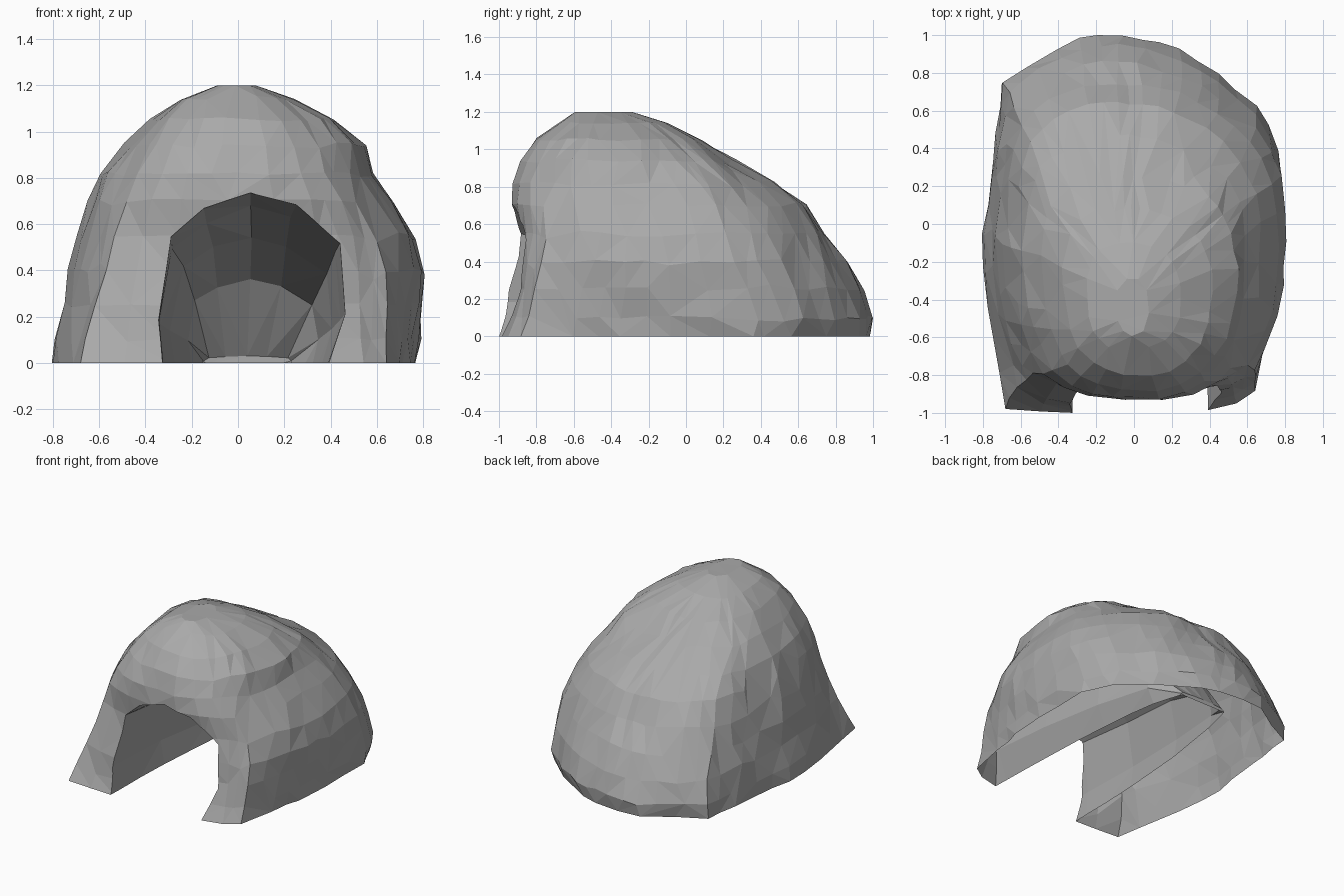
import bpy, bmesh, math, random
from mathutils import Vector, noise

random.seed(4)
cube = bpy.data.objects.get("Cube")
if cube:
    bpy.data.objects.remove(cube, do_unlink=True)

stone = bpy.data.materials.new("grey_stone")
stone.use_nodes = True
grey = (0.4, 0.4, 0.4, 1)
stone.diffuse_color = grey
stone.node_tree.nodes["Principled BSDF"].inputs["Base Color"].default_value = grey


def loft(name, rings):
    """Closed solid skinned over equally sized loops of points."""
    bm = bmesh.new()
    loops = [[bm.verts.new(p) for p in ring] for ring in rings]
    count = len(loops[0])
    for a, b in zip(loops, loops[1:]):
        for i in range(count):
            j = (i + 1) % count
            bm.faces.new((a[i], a[j], b[j], b[i]))
    bm.faces.new(loops[0])
    bm.faces.new(loops[-1])
    bmesh.ops.recalc_face_normals(bm, faces=bm.faces)
    bmesh.ops.triangulate(bm, faces=bm.faces)
    mesh = bpy.data.meshes.new(name)
    bm.to_mesh(mesh)
    bm.free()
    mesh.materials.append(stone)
    obj = bpy.data.objects.new(name, mesh)
    bpy.context.collection.objects.link(obj)
    return obj


def roughen(p, amount):
    """Broad lumps plus a little fine jitter."""
    lump = noise.noise_vector(p * 3.5) * amount
    fine = Vector([random.uniform(-1, 1) for _ in range(3)]) * amount * 0.3
    return p + lump + fine


def clamp(value, low, high):
    return max(low, min(high, value))


# Footprint of the mound, with square feet and a blunt back corner
plan = [(.8, -.08), (.785, .35), (.74, .48), (.65, .62), (.45, .78), (.25, .9),
        (.05, .97), (-.1, 1), (-.3, .97), (-.52, .86), (-.7, .74), (-.73, .5),
        (-.76, .25), (-.8, -.05), (-.78, -.4), (-.73, -.7), (-.68, -.96),
        (-.32, -1), (0, -.98), (.36, -.985), (.55, -.94), (.67, -.88),
        (.73, -.6), (.77, -.35)]
outline = []
for i, (x, y) in enumerate(plan):
    for px, py in ((x, y), [(a + b) / 2 for a, b in zip((x, y), plan[(i + 1) % len(plan)])]):
        v = py + 0.05
        outline.append((px / 0.8, v / (1.05 if v > 0 else 0.95)))


def boulder_ring(z, right, left, front, back, mid):
    """Footprint shape at the ground, easing to a rounded oval higher up."""
    points = []
    for u, v in outline:
        t = math.atan2(v, u)
        c, s = math.cos(t), math.sin(t)
        n = 2.4 if s < 0 else (2.8 if c < 0 else 2.05)
        r = (abs(c) ** n + abs(s) ** n) ** (-1 / n)
        weight = max(0, 1 - z / 1.1) ** (1.5 if s < 0 else 1)
        u = u * weight + r * c * (1 - weight)
        v = v * weight + r * s * (1 - weight)
        x = u * (left if u > 0 else -right)
        y = mid + v * (back - mid if v > 0 else mid - front)
        p = roughen(Vector((x, y, z)), 0.024 * min(1, left * 2))
        height = clamp(p.z, 0, 1.2) if z else 0
        points.append((clamp(p.x, -0.805, 0.805), clamp(p.y, -1, 1), height))
    return points


# Outer mound: height, right, left, front, back, widest y
levels = [
    (0, -.80, .77, -1.01, .99, -.05),
    (.1, -.79, .785, -.98, 1.01, -.05),
    (.25, -.76, .80, -.95, .95, -.05),
    (.4, -.73, .81, -.92, .855, -.07),
    (.55, -.69, .77, -.91, .755, -.1),
    (.7, -.64, .68, -.94, .655, -.13),
    (.82, -.58, .60, -.93, .47, -.16),
    (.94, -.49, .545, -.89, .26, -.22),
    (1.05, -.38, .42, -.80, .09, -.3),
    (1.14, -.25, .25, -.68, -.1, -.36),
    (1.2, -.09, .08, -.59, -.29, -.42),
]
mound = loft("cave_mound", [boulder_ring(*level) for level in levels])

# Tapering cave passage, lofted from front to back
arch = [(-.9, -.2), (-1, .25), (-.87, .74), (-.5, .91), (0, 1),
        (.45, .93), (.93, .7), (1, .28), (.68, -.2)]
stations = [(-1.2, .06, .42, .75), (-.88, .06, .41, .735), (-.4, .06, .39, .67),
            (.1, .06, .35, .55), (.55, .06, .28, .37), (.77, .04, .19, .03)]
tunnel_rings = []
for y, cx, half, height in stations:
    ring = []
    for u, v in arch:
        p = Vector((cx + u * half, y, v * height))
        ring.append(roughen(p, 0.02 * min(1, height * 3)) if v > 0 else p)
    tunnel_rings.append(ring)
passage = loft("passage_cutter", tunnel_rings)
passage.hide_render = True

# Irregular facets, then hollow out the passage
facets = mound.modifiers.new("facets", "DECIMATE")
facets.ratio = 0.65
hollow = mound.modifiers.new("hollow", "BOOLEAN")
hollow.operation = "DIFFERENCE"
hollow.solver = "EXACT"
hollow.object = passage
depsgraph = bpy.context.evaluated_depsgraph_get()
carved = bpy.data.meshes.new_from_object(mound.evaluated_get(depsgraph))
mound.modifiers.clear()
mound.data = carved
bpy.data.objects.remove(passage, do_unlink=True)

# Open underside between the outer shell and the passage walls
bm = bmesh.new()
bm.from_mesh(carved)
under = [f for f in bm.faces
         if f.normal.z < -0.9 and f.calc_center_median().z < 0.03]
bmesh.ops.delete(bm, geom=under, context="FACES")
for face in bm.faces:
    face.smooth = False
bm.to_mesh(carved)
bm.free()
